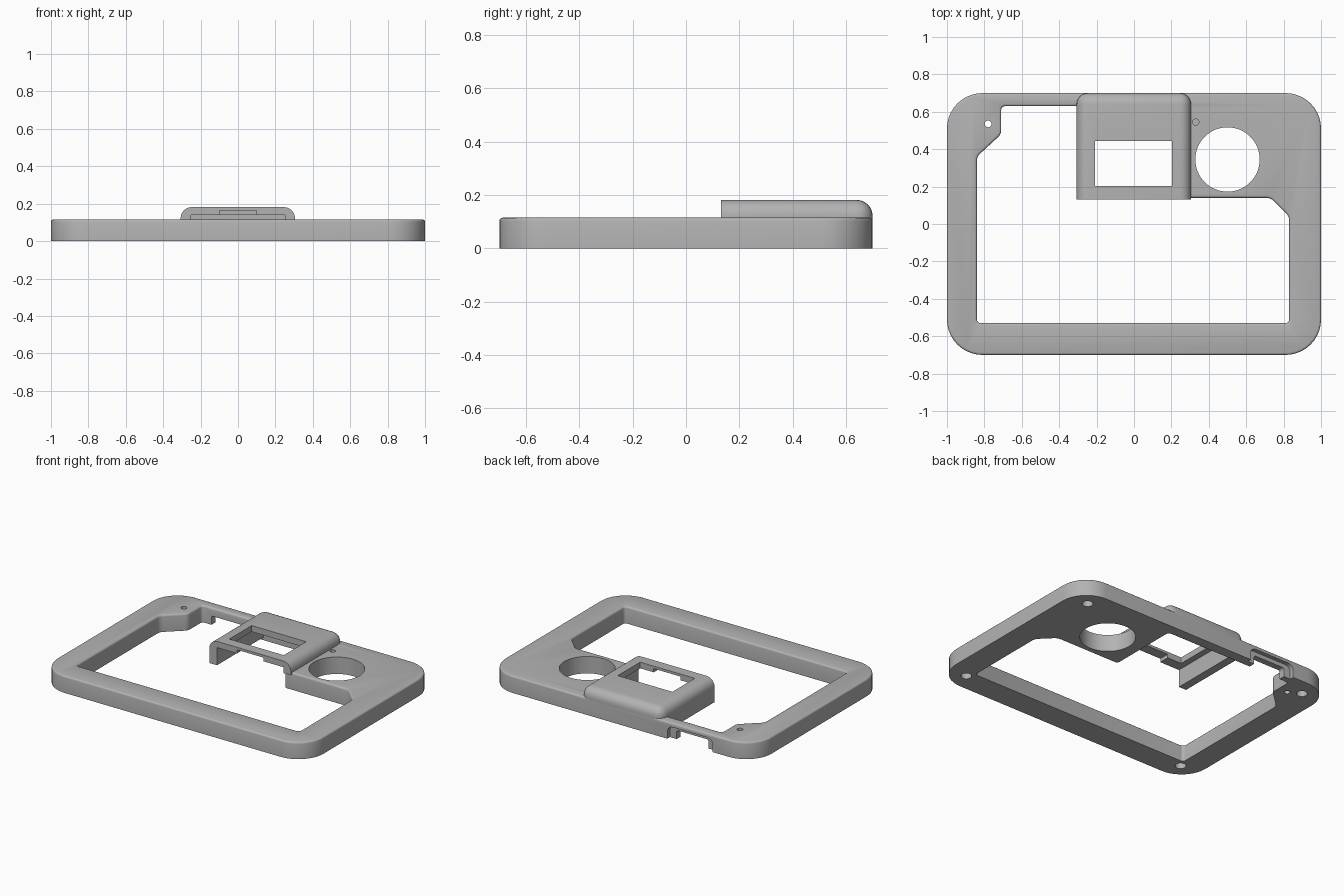
import bpy, bmesh

cube = bpy.data.objects.get("Cube")
if cube:
    bpy.data.objects.remove(cube, do_unlink=True)

grey = bpy.data.materials.new("matte grey")
grey.use_nodes = True
grey.diffuse_color = (0.45, 0.45, 0.45, 1)
grey.node_tree.nodes["Principled BSDF"].inputs["Base Color"].default_value = (0.45, 0.45, 0.45, 1)

TOP = 0.115      # upper face of the frame
ROOF = 0.182     # upper face of the raised cover


def bevel(bm, edges, size, segments):
    bmesh.ops.bevel(bm, geom=edges, offset=size, offset_type='OFFSET',
                    segments=segments, profile=0.5, affect='EDGES', clamp_overlap=True)


def is_vertical(edge):
    a, b = (v.co for v in edge.verts)
    return (a.xy - b.xy).length < 1e-4


def prism(name, points, z0, z1, corner=0, top=0):
    """Extrude an outline upwards, with optional rounded corners and top."""
    bm = bmesh.new()
    face = bm.faces.new([bm.verts.new((x, y, z0)) for x, y in points])
    new = bmesh.ops.extrude_face_region(bm, geom=[face])["geom"]
    for v in new:
        if isinstance(v, bmesh.types.BMVert):
            v.co.z = z1
    bmesh.ops.recalc_face_normals(bm, faces=bm.faces)
    if corner:
        bevel(bm, [e for e in bm.edges if is_vertical(e)], corner, 10 if corner > 0.1 else 4)
    return finish(name, bm)


def finish(name, bm):
    mesh = bpy.data.meshes.new(name)
    bm.to_mesh(mesh)
    bm.free()
    mesh.materials.append(grey)
    ob = bpy.data.objects.new(name, mesh)
    bpy.context.collection.objects.link(ob)
    return ob


def box(name, x0, x1, y0, y1, z0, z1, corner=0):
    return prism(name, [(x0, y0), (x1, y0), (x1, y1), (x0, y1)], z0, z1, corner)


def cylinder(name, x, y, r, z0, z1, sides=32):
    bm = bmesh.new()
    bmesh.ops.create_cone(bm, cap_ends=True, segments=sides, radius1=r, radius2=r, depth=z1 - z0)
    bmesh.ops.translate(bm, vec=(x, y, (z0 + z1) / 2), verts=bm.verts)
    return finish(name, bm)


def cut(target, cutter):
    """Subtract the cutter from the target, then discard it."""
    cutter.hide_render = True
    mod = target.modifiers.new("cut", 'BOOLEAN')
    mod.operation = 'DIFFERENCE'
    mod.solver = 'EXACT'
    mod.object = cutter
    bpy.context.view_layer.objects.active = target
    bpy.ops.object.modifier_apply(modifier=mod.name)
    bpy.data.objects.remove(cutter, do_unlink=True)


def smooth(ob):
    bpy.ops.object.select_all(action='DESELECT')
    ob.select_set(True)
    bpy.context.view_layer.objects.active = ob
    bpy.ops.object.shade_smooth_by_angle(angle=0.6)


# Frame slab with its large opening
frame = box("frame", -1, 1, -0.7, 0.7, 0, TOP, corner=0.19)
opening = [(-0.84, -0.53), (0.83, -0.53), (0.83, 0.04), (0.73, 0.14), (0.25, 0.14),
           (0.25, 0.63), (-0.71, 0.63), (-0.71, 0.48), (-0.84, 0.36)]
cut(frame, prism("opening_cutter", opening, -0.1, 0.3, corner=0.02))

# Soften the upper rims, outside and inside
bm = bmesh.new()
bm.from_mesh(frame.data)
rims = [e for e in bm.edges if all(v.co.z > TOP - 0.001 for v in e.verts)
        and any(abs(f.normal.z) < 0.1 for f in e.link_faces)]
bevel(bm, rims, 0.012, 3)
bm.to_mesh(frame.data)
bm.free()

# Round dial hole and the small pin holes
cut(frame, cylinder("dial_cutter", 0.5, 0.345, 0.172, -0.1, 0.3, 64))
cut(frame, cylinder("pin_cutter", -0.78, 0.535, 0.018, -0.1, 0.3, 20))
cut(frame, cylinder("blind_pin_cutter", 0.33, 0.545, 0.017, 0.06, 0.3, 20))

# Blind screw holes under the corners
for sx in (-1, 1):
    for sy in (-1, 1):
        cut(frame, cylinder("screw_cutter", sx * 0.86, sy * 0.58, 0.034, -0.1, 0.08, 24))

# Port in the back wall: a shallow recess around a through slot
for x0, x1, y0, z1, r in ((-0.69, -0.35, 0.672, 0.088, 0.04), (-0.64, -0.4, 0.6, 0.06, 0.015)):
    port = box("port_cutter", x0, x1, y0, 0.8, -0.1, z1)
    bm = bmesh.new()
    bm.from_mesh(port.data)
    bevel(bm, [e for e in bm.edges if all(v.co.z > 0 for v in e.verts)
               and abs(e.verts[0].co.x - e.verts[1].co.x) < 1e-4], r, 4)
    bm.to_mesh(port.data)
    bm.free()
    cut(frame, port)
smooth(frame)

# Raised cover, rounded at the sides and back but square at the front
cover = box("cover", -0.307, 0.305, 0.132, 0.7, 0.1, ROOF)
bm = bmesh.new()
bm.from_mesh(cover.data)
rounded = [e for e in bm.edges
           if (is_vertical(e) and e.verts[0].co.y > 0.5)
           or (all(v.co.z > 0.15 for v in e.verts) and any(v.co.y > 0.5 for v in e.verts))]
bevel(bm, rounded, 0.06, 6)
bm.to_mesh(cover.data)
bm.free()

# Hollow underside, front slot and display window
cut(cover, box("cavity_cutter", -0.25, 0.25, 0, 0.63, 0, 0.14))
cut(cover, box("slot_cutter", -0.1, 0.1, 0, 0.3, 0.12, 0.165))
cut(cover, box("window_cutter", -0.208, 0.202, 0.203, 0.443, 0, 0.3))
smooth(cover)

# Side wall hanging below the cover
box("cover_side_wall", -0.307, -0.25, 0.132, 0.64, 0.02, 0.12)
